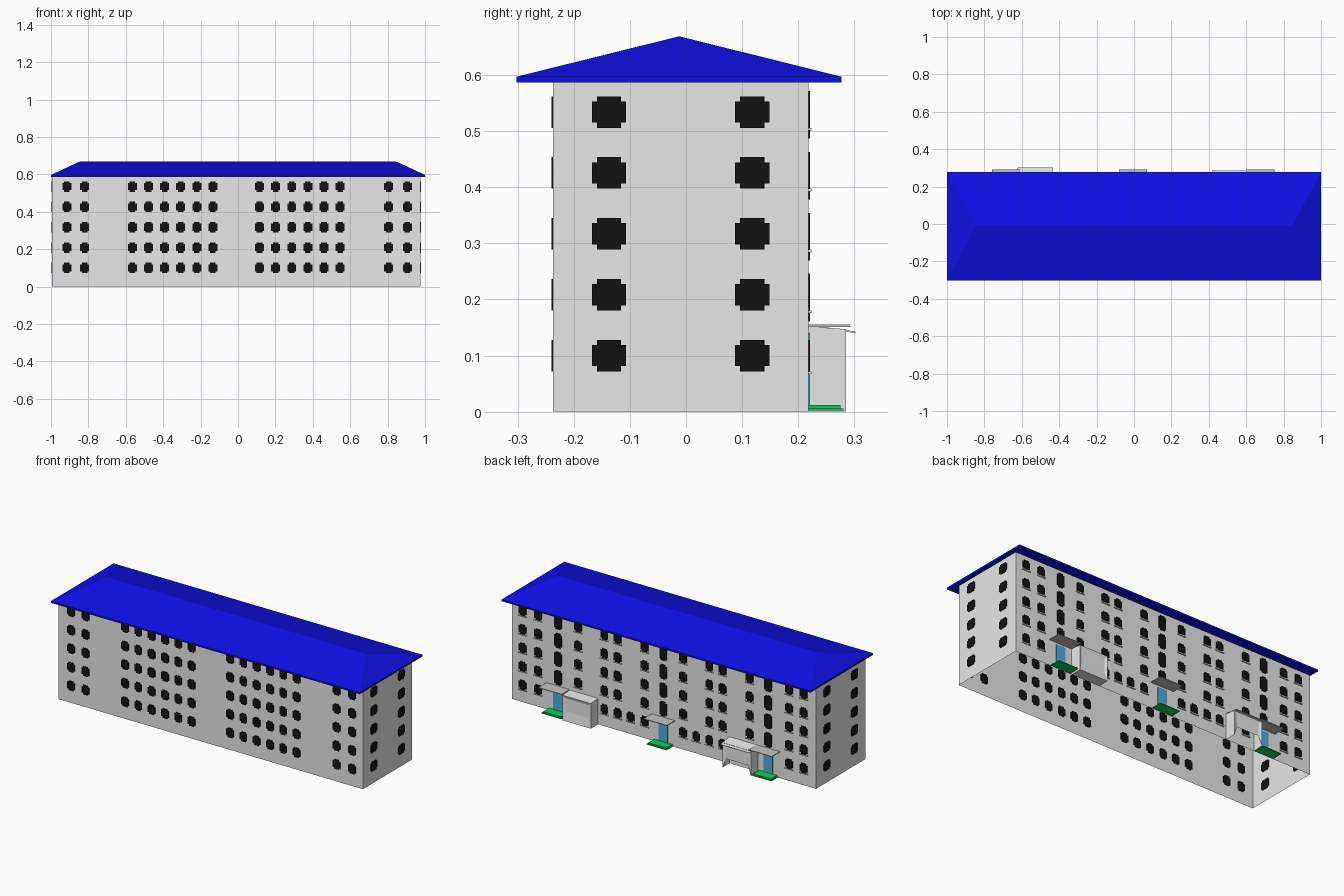
import bpy, bmesh
from mathutils import Matrix, Vector

if "Cube" in bpy.data.objects:
    bpy.data.objects.remove(bpy.data.objects["Cube"])


def material(name, rgb):
    m = bpy.data.materials.new(name)
    m.use_nodes = True
    m.diffuse_color = (*rgb, 1)
    m.node_tree.nodes["Principled BSDF"].inputs["Base Color"].default_value = (*rgb, 1)
    return m


GREY = material("wall grey", (0.8, 0.8, 0.8))
BLUE = material("roof blue", (0.005, 0.005, 0.8))
BLACK = material("window black", (0.006, 0.006, 0.006))
GREEN = material("step green", (0.005, 0.6, 0.1))
TEAL = material("door blue", (0.08, 0.42, 0.7))
CANOPY = material("canopy grey", (0.55, 0.55, 0.55))


def finish(bm, name, mat):
    mesh = bpy.data.meshes.new(name)
    bmesh.ops.recalc_face_normals(bm, faces=bm.faces)
    bm.to_mesh(mesh)
    bm.free()
    mesh.materials.append(mat)
    ob = bpy.data.objects.new(name, mesh)
    bpy.context.collection.objects.link(ob)
    return ob


def box(bm, x0, x1, y0, y1, z0, z1):
    size = Matrix.Diagonal((x1 - x0, y1 - y0, z1 - z0, 1))
    mid = Matrix.Translation(((x0 + x1) / 2, (y0 + y1) / 2, (z0 + z1) / 2))
    return bmesh.ops.create_cube(bm, size=1, matrix=mid @ size)["verts"]


def pane(bm, centre, along, out, w, h, notch=0.009, t=0.006):
    """Pane with notched corners, set through the thin wall."""
    centre, along, out, up = Vector(centre), Vector(along), Vector(out), Vector((0, 0, 1))
    w, h = w / 2, h / 2
    a, b = w - notch, h - notch
    quarter = [(w, b), (a, b), (a, h)]
    pts = []
    for sx, sz in ((1, 1), (-1, 1), (-1, -1), (1, -1)):
        part = quarter if sx * sz > 0 else quarter[::-1]
        pts += [(sx * px, sz * pz) for px, pz in part]
    face = bm.faces.new([bm.verts.new(centre + along * px + up * pz - out * t / 2)
                         for px, pz in pts])
    new = bmesh.ops.extrude_face_region(bm, geom=[face])["geom"]
    bmesh.ops.translate(bm, vec=out * t,
                        verts=[v for v in new if isinstance(v, bmesh.types.BMVert)])


X0, X1, Y0, Y1, TOP = -0.985, 0.975, -0.237, 0.218, 0.587
X0 = -0.995
FLOORS = [0.1 + 0.1085 * i for i in range(5)]
STAIRS = [-0.685, -0.006, 0.675]

# Wall shell, open below
bm = bmesh.new()
box(bm, X0, X1, Y0, Y1, 0, TOP)
bmesh.ops.delete(bm, geom=[f for f in bm.faces if abs(f.normal.z) > 0.5], context="FACES_ONLY")
finish(bm, "walls", GREY)

# Hipped roof on a flat eave slab
bm = bmesh.new()
box(bm, -1, 1, -0.302, 0.277, TOP, 0.597)
eave = [bm.verts.new((x, y, 0.597)) for x, y in
        ((-1, -0.302), (1, -0.302), (1, 0.277), (-1, 0.277))]
r0, r1 = [bm.verts.new((x, -0.012, 0.669)) for x in (-0.845, 0.845)]
for f in ((eave[0], eave[1], r1, r0), (eave[2], eave[3], r0, r1),
          (eave[1], eave[2], r1), (eave[3], eave[0], r0)):
    bm.faces.new(f)
finish(bm, "roof", BLUE)

# Front windows
bm = bmesh.new()
front = [-0.915, -0.82, 0.805, 0.905]
front += [start + 0.0862 * i for start in (-0.565, 0.115) for i in range(6)]
for z in FLOORS:
    for x in front:
        pane(bm, (x, Y0, z), (1, 0, 0), (0, -1, 0), 0.048, 0.056)
finish(bm, "front_windows", BLACK)

# End windows
bm = bmesh.new()
for z in FLOORS:
    for y in (-0.137, 0.118):
        for x, side in ((X0, -1), (X1, 1)):
            pane(bm, (x, y, z), (0, 1, 0), (side, 0, 0), 0.061, 0.056)
finish(bm, "end_windows", BLACK)

# Back windows with sills, and tall stair windows
back = [-0.915, -0.82, -0.565, -0.39, -0.305, -0.135, 0.115, 0.29, 0.375, 0.545, 0.805, 0.905]
bm, sills = bmesh.new(), bmesh.new()
for i, z in enumerate(FLOORS):
    for x in back + ([-0.22, 0.205] if i == 0 else []):
        pane(bm, (x, Y1, z), (1, 0, 0), (0, 1, 0), 0.048, 0.056)
        box(sills, x - 0.027, x + 0.027, Y1, Y1 + 0.006, z - 0.033, z - 0.028)
    if i:
        for x in STAIRS:
            pane(bm, (x, Y1, z - 0.005), (1, 0, 0), (0, 1, 0), 0.048, 0.085)
finish(bm, "back_windows", BLACK)
finish(sills, "back_sills", GREY)

# Entrances: door, two steps and a canopy under each stair column
doors, steps, canopies = bmesh.new(), bmesh.new(), bmesh.new()
for x in STAIRS:
    box(doors, x - 0.03, x + 0.03, Y1 - 0.003, Y1 + 0.003, 0.012, 0.14)
    box(steps, x - 0.065, x + 0.065, Y1, 0.281, 0.002, 0.006)
    box(steps, x - 0.058, x + 0.058, Y1, 0.275, 0.006, 0.012)
    box(canopies, x - 0.075, x + 0.075, Y1, 0.292, 0.151, 0.155)
finish(doors, "entrance_doors", TEAL)
finish(steps, "entrance_steps", GREEN)
finish(canopies, "entrance_canopies", CANOPY)


# Lean-to annexes with sloping tops and recessed front panels
def annex(name, x0, x1, open_below):
    bm = bmesh.new()
    for v in box(bm, x0, x1, Y1, 0.285, 0, 0.152):
        if v.co.z > 0.1 and v.co.y > 0.25:
            v.co.z = 0.147
    bm.normal_update()
    if open_below:
        bmesh.ops.delete(bm, geom=[f for f in bm.faces if f.normal.z < -0.5], context="FACES_ONLY")
    face = [f for f in bm.faces if f.normal.y > 0.9]
    bmesh.ops.inset_region(bm, faces=face, thickness=0.022, depth=0)
    bmesh.ops.translate(bm, verts=face[0].verts, vec=(0, -0.006, 0))
    for v in face[0].verts:
        if v.co.z < 0.07:
            v.co.z = 0.055
    finish(bm, name, GREY)


annex("right_annex", -0.62, -0.435, True)
annex("left_annex", 0.417, 0.6, False)

# Thin sloping awning on one annex
bm = bmesh.new()
for v in box(bm, -0.622, -0.433, Y1, 0.302, 0.152, 0.155):
    if v.co.y > 0.25:
        v.co.z -= 0.012
finish(bm, "annex_awning", GREY)
